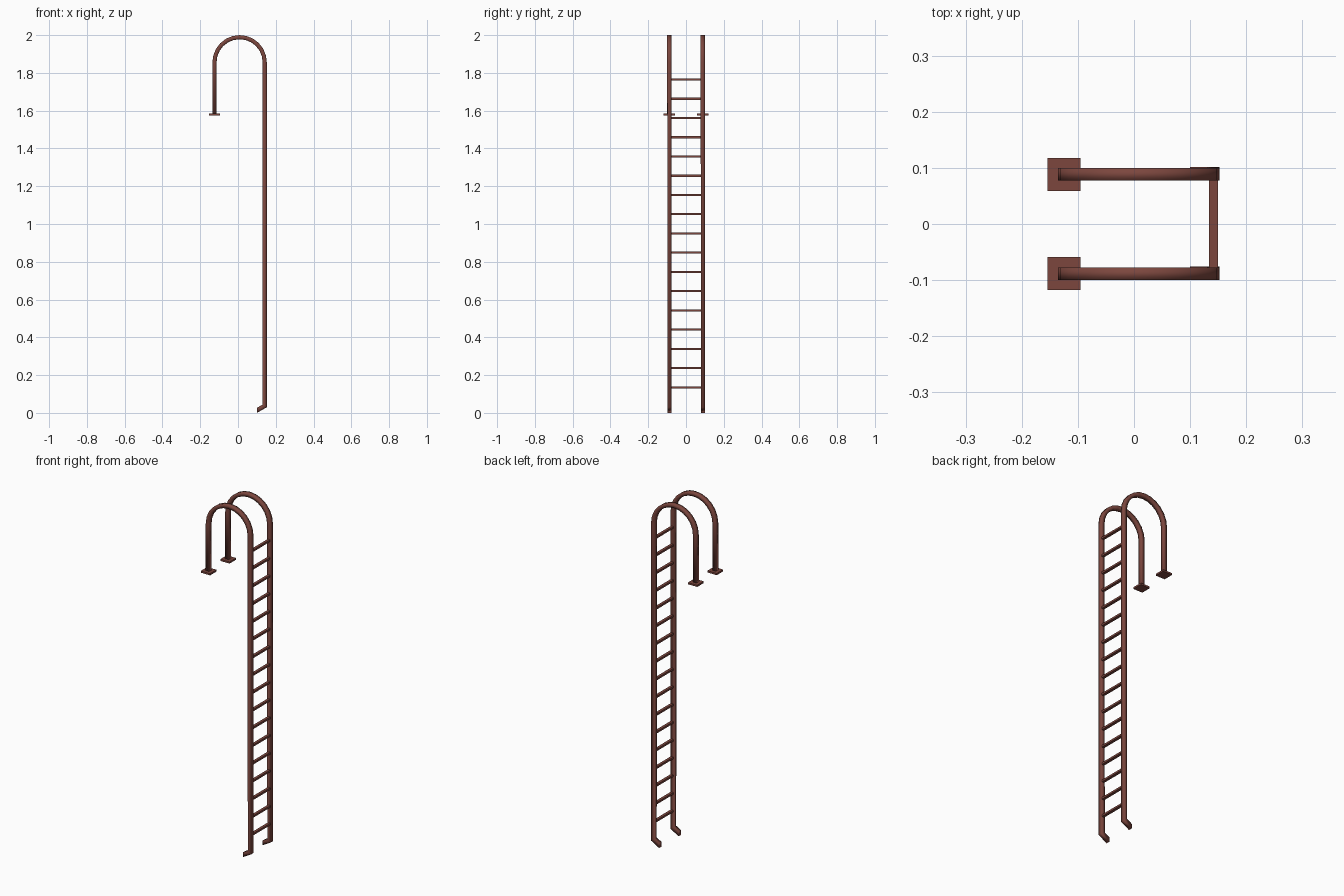
import bpy, bmesh, math
from mathutils import Vector

if "Cube" in bpy.data.objects:
    bpy.data.objects.remove(bpy.data.objects["Cube"])

mat = bpy.data.materials.new("red_brown_metal")
mat.diffuse_color = (0.2, 0.062, 0.048, 1)
mat.use_nodes = True
mat.node_tree.nodes["Principled BSDF"].inputs["Base Color"].default_value = mat.diffuse_color

RAIL_Y, HALF = 0.0885, 0.011
LEFT, RIGHT = -0.1245, 0.1415
CX, R = (LEFT + RIGHT) / 2, (RIGHT - LEFT) / 2
CZ = 2.0 - HALF - R
STEPS = 12


def finish(bm, name, smooth):
    bmesh.ops.recalc_face_normals(bm, faces=bm.faces)
    for f in bm.faces:
        f.smooth = smooth
    me = bpy.data.meshes.new(name)
    bm.to_mesh(me)
    bm.free()
    ob = bpy.data.objects.new(name, me)
    bpy.context.collection.objects.link(ob)
    me.materials.append(mat)
    return ob


def box(name, loc, size):
    bm = bmesh.new()
    bmesh.ops.create_cube(bm, size=1)
    for v in bm.verts:
        v.co = Vector(a * b for a, b in zip(v.co, size)) + Vector(loc)
    return finish(bm, name, False)


def rail(name, y):
    # square tube: each section is (outer x, outer z, inner x, inner z, y shift)
    secs = [(0.10, 0.0, 0.10, 0.027, 0.002),
            (RIGHT + HALF, 0.030, RIGHT - HALF, 0.044, 0.002)]
    for i in range(STEPS + 1):
        a = math.pi * i / STEPS
        c, s = math.cos(a), math.sin(a)
        secs.append((CX + (R + HALF) * c, CZ + (R + HALF) * s,
                     CX + (R - HALF) * c, CZ + (R - HALF) * s, 0))
    secs.append((LEFT - HALF, 1.58, LEFT + HALF, 1.58, 0))
    bm = bmesh.new()
    rings = []
    for ox, oz, ix, iz, dy in secs:
        y0, y1 = y + dy - HALF, y + dy + HALF
        rings.append([bm.verts.new(p) for p in
                      ((ox, y0, oz), (ox, y1, oz), (ix, y1, iz), (ix, y0, iz))])
    for a, b in zip(rings, rings[1:]):
        for k in range(4):
            n = (k + 1) % 4
            bm.faces.new((a[k], a[n], b[n], b[k]))
    bm.faces.new(rings[0])
    bm.faces.new(rings[-1])
    return finish(bm, name, True)


# hooked side rails with bent feet, and their mounting plates
for side, s in (("front", -1), ("back", 1)):
    rail(side + "_rail", s * RAIL_Y)
    box(side + "_mounting_plate", (LEFT, s * RAIL_Y, 1.58), (0.059, 0.059, 0.01))

# rungs
for i in range(17):
    box(f"rung_{i + 1:02d}", (0.142, 0, 0.135 + i * 1.63 / 16),
        (0.016, 2 * RAIL_Y - HALF, 0.011))
